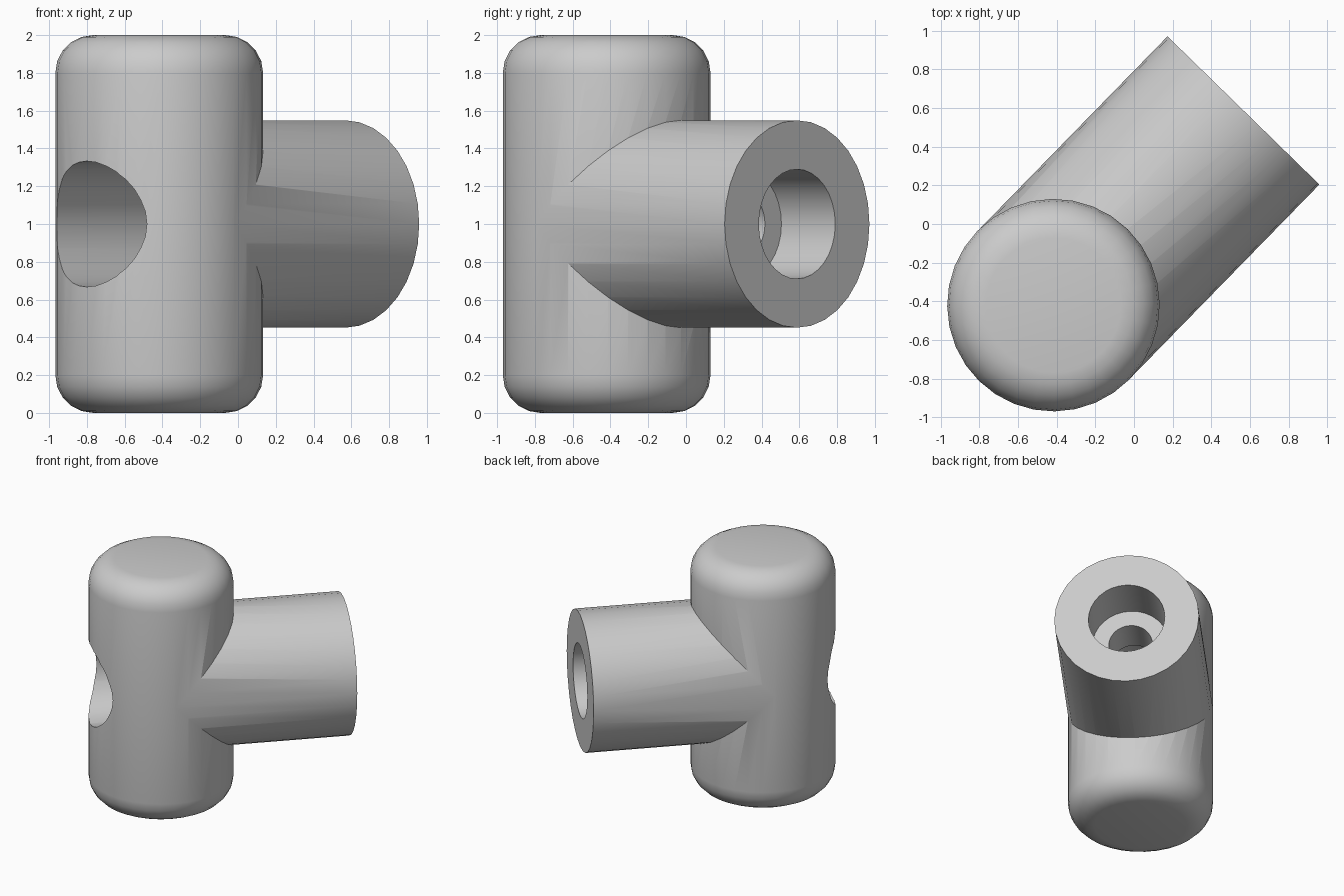
import bpy, bmesh, math
from mathutils import Matrix

if "Cube" in bpy.data.objects:
    bpy.data.objects.remove(bpy.data.objects["Cube"])

SEGS = 32
CX, CY, CZ = -0.417, -0.42, 1.0
YAW = math.radians(45.7)


def lathe(name, profile, matrix):
    """Revolve (radius, height) points around z; both ends are closed by n-gons."""
    bm = bmesh.new()
    rings = []
    for r, h in profile:
        rings.append([bm.verts.new((r * math.cos(2 * math.pi * i / SEGS),
                                    r * math.sin(2 * math.pi * i / SEGS), h))
                      for i in range(SEGS)])
    for a, b in zip(rings, rings[1:]):
        for i in range(SEGS):
            j = (i + 1) % SEGS
            bm.faces.new((a[i], a[j], b[j], b[i]))
    bm.faces.new(rings[0][::-1])
    bm.faces.new(rings[-1])
    bm.transform(matrix)
    bmesh.ops.recalc_face_normals(bm, faces=bm.faces)
    mesh = bpy.data.meshes.new(name)
    bm.to_mesh(mesh)
    bm.free()
    obj = bpy.data.objects.new(name, mesh)
    bpy.context.collection.objects.link(obj)
    return obj


def boolean(target, tool, operation):
    mod = target.modifiers.new(operation.lower(), 'BOOLEAN')
    mod.operation, mod.object, mod.solver = operation, tool, 'EXACT'
    bpy.context.view_layer.objects.active = target
    bpy.ops.object.modifier_apply(modifier=mod.name)
    bpy.data.objects.remove(tool)


upright = Matrix.Translation((CX, CY, 0)) @ Matrix.Rotation(YAW, 4, 'Z')
sideways = (Matrix.Translation((CX, CY, CZ)) @ Matrix.Rotation(YAW, 4, 'Z')
            @ Matrix.Rotation(math.pi / 2, 4, 'Y'))

# Upright barrel with rounded rims
R, F, STEPS = 0.55, 0.2, 5
arc = [(R - F + F * math.sin(t), F - F * math.cos(t))
       for t in (math.pi / 2 * k / STEPS for k in range(STEPS + 1))]
body = lathe("tee_connector", arc + [(r, 2 - h) for r, h in reversed(arc)], upright)

# Side sleeve, slightly slimmer to avoid coincident surfaces
boolean(body, lathe("side_sleeve", [(0.549, 0), (0.549, 1.408)], sideways), 'UNION')

# Stepped bore: wide rear socket, narrow neck, counterbore at the sleeve end
bore = [(0.333, -0.8), (0.333, 0.71), (0.165, 0.71),
        (0.165, 1.01), (0.29, 1.01), (0.29, 1.6)]
boolean(body, lathe("stepped_bore", bore, sideways), 'DIFFERENCE')

body.select_set(True)
bpy.context.view_layer.objects.active = body
bpy.ops.object.shade_smooth_by_angle(angle=math.radians(30))
